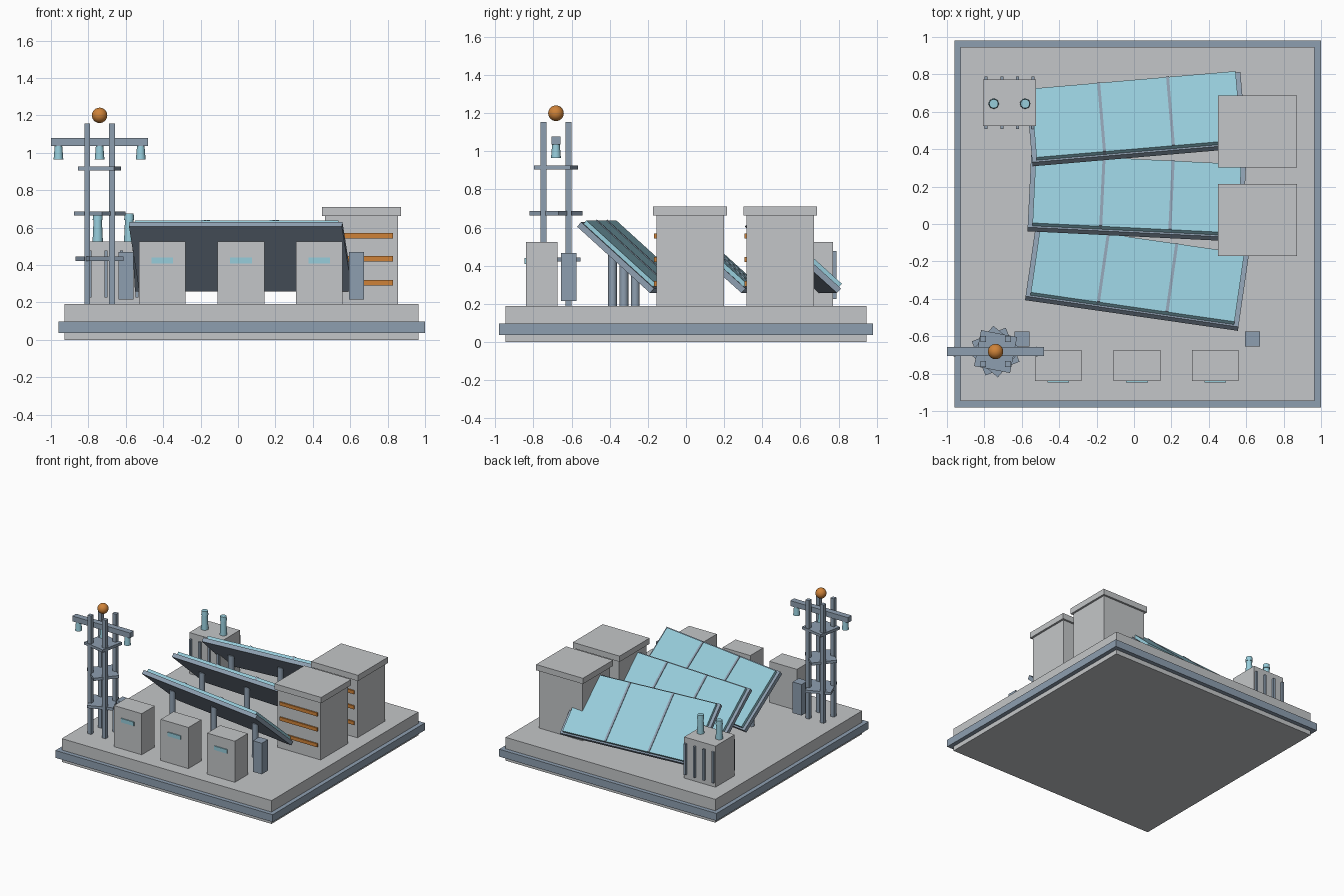
import bpy, bmesh, math
from mathutils import Matrix, Vector

if "Cube" in bpy.data.objects:
    bpy.data.objects.remove(bpy.data.objects["Cube"])


def material(name, rgb):
    m = bpy.data.materials.new(name)
    m.diffuse_color = (*rgb, 1)
    m.use_nodes = True
    m.node_tree.nodes["Principled BSDF"].inputs["Base Color"].default_value = m.diffuse_color
    return m


GREY = material("concrete_grey", (0.55, 0.565, 0.58))
STEEL = material("steel_blue", (0.27, 0.345, 0.435))
CYAN = material("pale_cyan", (0.31, 0.61, 0.71))
ORANGE = material("orange", (0.62, 0.225, 0.04))


def finish(name, bm, mat, matrix, smooth=False):
    me = bpy.data.meshes.new(name)
    bm.transform(matrix)
    bm.to_mesh(me)
    bm.free()
    me.materials.append(mat)
    ob = bpy.data.objects.new(name, me)
    bpy.context.collection.objects.link(ob)
    if smooth:
        bpy.ops.object.select_all(action='DESELECT')
        ob.select_set(True)
        bpy.context.view_layer.objects.active = ob
        bpy.ops.object.shade_smooth_by_angle(angle=math.radians(40))
    return ob


def box(name, mat, x, y, z, matrix=Matrix()):
    """Box from (min, max) pairs, then moved by matrix."""
    bm = bmesh.new()
    bmesh.ops.create_cube(bm, size=1)
    for v in bm.verts:
        v.co = Vector([a + (b - a) * (c + 0.5) for c, (a, b) in zip(v.co, (x, y, z))])
    return finish(name, bm, mat, matrix)


def around(c, h):
    return (c - h, c + h)


def cone(name, mat, x, y, z0, z1, r0, r1, seg=16):
    bm = bmesh.new()
    bmesh.ops.create_cone(bm, cap_ends=True, segments=seg, radius1=r0, radius2=r1, depth=z1 - z0)
    return finish(name, bm, mat, Matrix.Translation((x, y, (z0 + z1) / 2)), True)


TOP = 0.19  # level of the slab's upper face

# Base slab and edge band
box("base_slab", GREY, around(0.019, 0.946), around(0, 0.946), (0, TOP))
box("base_band", STEEL, around(0.019, 0.98), around(0, 0.98), (0.037, 0.097))

# Three tilted solar rows, each turned a little differently
TILT, W, L = math.radians(42), 1.15, 0.52
for i, (cy, yaw) in enumerate([(-0.298, -8.2), (0.126, -2.8), (0.55, 4.9)], 1):
    turn = Matrix.Translation((0.014, cy, 0)) @ Matrix.Rotation(math.radians(yaw), 4, 'Z')
    M = turn @ Matrix.Translation((0, 0, 0.431)) @ Matrix.Rotation(-TILT, 4, 'X')
    box(f"panel_frame_{i}", STEEL, around(0, W / 2), around(0, L / 2), (0, 0.032), M)
    box(f"panel_glass_{i}", CYAN, around(0, W / 2 - 0.025), around(0, L / 2 - 0.012), (0.03, 0.055), M)
    for s in (-1, 1):
        box(f"panel_divider_{i}", STEEL, around(s * 0.185, 0.008), around(0, L / 2 - 0.012), (0.03, 0.06), M)
    for s in (-1, 0, 1):
        p = turn @ Vector((s * 0.42, -0.028, 0))
        cone(f"panel_post_{i}", STEEL, p.x, p.y, TOP, 0.467, 0.023, 0.023, 12)

# Two storage blocks with overhanging roofs and front slats
for i, cy in enumerate((0.021, 0.494), 1):
    box(f"storage_block_{i}", GREY, around(0.66, 0.195), around(cy, 0.177), (TOP, 0.67))
    box(f"storage_roof_{i}", GREY, around(0.66, 0.211), around(cy, 0.193), (0.663, 0.71))
    for z in (0.305, 0.433, 0.556):
        box(f"storage_slat_{i}", ORANGE, around(0.66, 0.17), (cy - 0.188, cy - 0.17), around(z, 0.014))

# Front cabinets with small displays
for x in (-0.405, 0.016, 0.435):
    box("cabinet", GREY, around(x, 0.125), (-0.84, -0.673), (TOP, 0.525))
    box("cabinet_display", CYAN, around(x, 0.058), (-0.848, -0.839), around(0.425, 0.016))

# Small control boxes
for x in (-0.599, 0.633):
    box("control_box", STEEL, around(x, 0.04), (-0.655, -0.575), (0.215, 0.468))

# Transformer with cooling fins and bushings
box("transformer", GREY, (-0.807, -0.524), (0.525, 0.772), (TOP, 0.525))
for x in (-0.79, -0.707, -0.623, -0.54):
    for y in ((0.508, 0.53), (0.767, 0.789)):
        box("cooling_fin", STEEL, around(x, 0.008), y, (0.225, 0.478))
for x in (-0.75, -0.582):
    cone("bushing", CYAN, x, 0.643, 0.52, 0.645, 0.028, 0.022)
    cone("bushing_cap", CYAN, x, 0.643, 0.64, 0.675, 0.027, 0.024)

# Lattice tower: posts, turned platforms, cross-arm, insulators, beacon
TX, TY = -0.74, -0.682
for sx in (-1, 1):
    for sy in (-1, 1):
        box("tower_post", STEEL, around(TX + sx * 0.066, 0.016), around(TY + sy * 0.066, 0.016), (TOP, 1.155))
for z, a in ((0.433, -68), (0.675, -40), (0.915, -11)):
    M = Matrix.Translation((TX, TY, z)) @ Matrix.Rotation(math.radians(a), 4, 'Z')
    box("tower_platform", STEEL, around(0, 0.098), around(0, 0.098), around(0, 0.011), M)
box("tower_crossarm", STEEL, around(TX, 0.26), around(TY, 0.024), (1.035, 1.078))
for dx in (-0.22, 0, 0.22):
    cone("insulator", CYAN, TX + dx, TY, 0.965, 1.037, 0.026, 0.02)
bm = bmesh.new()
bmesh.ops.create_uvsphere(bm, u_segments=24, v_segments=14, radius=0.041)
finish("beacon", bm, ORANGE, Matrix.Translation((TX, TY, 1.2)), True)
